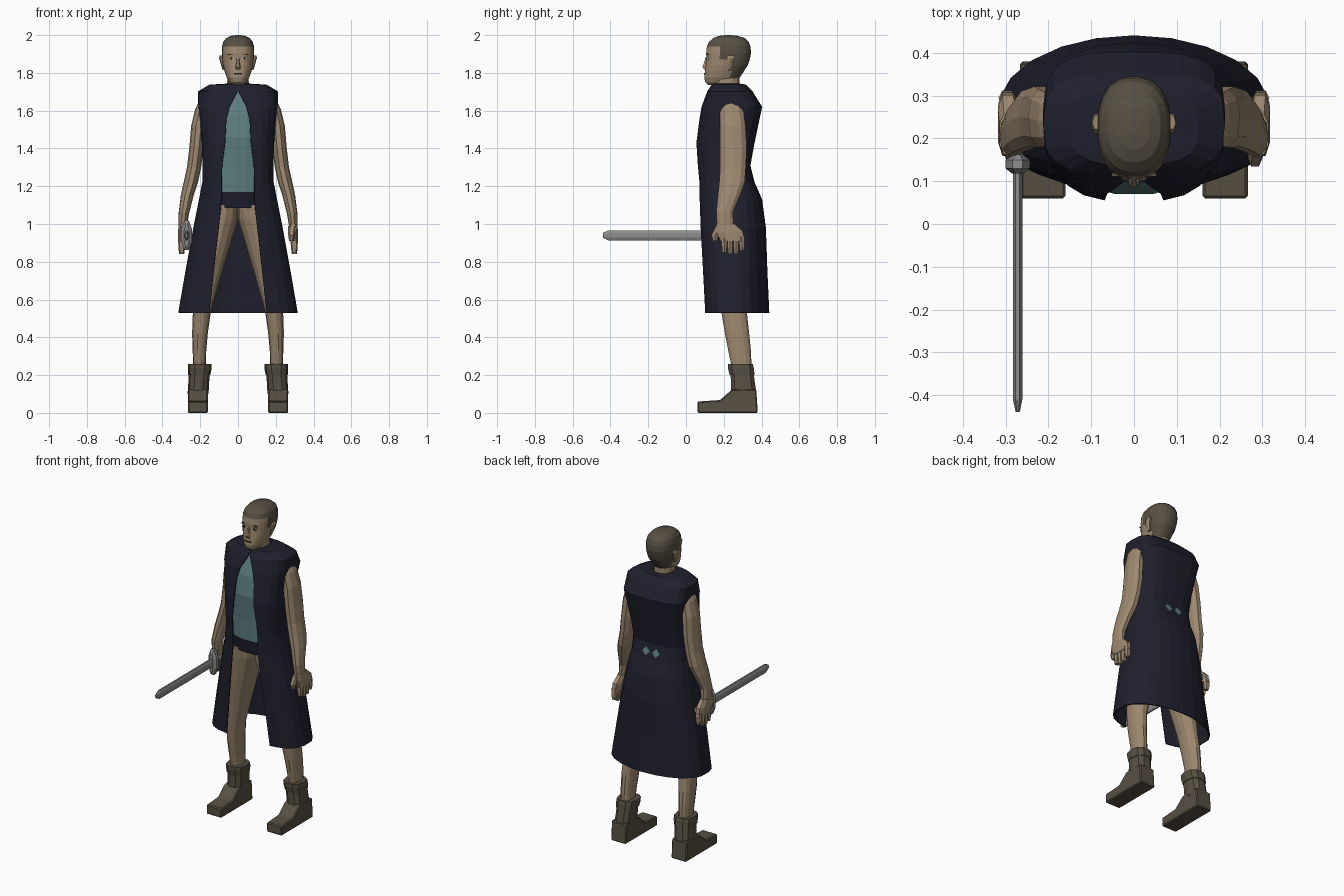
import bpy, bmesh, math
from mathutils import Vector


def mat(name, rgb):
    m = bpy.data.materials.new(name)
    m.diffuse_color = (*rgb, 1)
    return m


SKIN = mat("skin", (0.34, 0.25, 0.16))
BROWN = mat("dark brown", (0.095, 0.08, 0.055))
NAVY = mat("navy cloth", (0.014, 0.014, 0.027))
TEAL = mat("teal cloth", (0.11, 0.21, 0.215))
STEEL = mat("steel", (0.27, 0.27, 0.27))
BLACK = mat("black", (0.012, 0.01, 0.009))
WHITE = mat("eye white", (0.5, 0.47, 0.42))


def make(name, bm, *mats):
    bmesh.ops.recalc_face_normals(bm, faces=bm.faces)
    me = bpy.data.meshes.new(name)
    bm.to_mesh(me)
    bm.free()
    ob = bpy.data.objects.new(name, me)
    for m in mats:
        me.materials.append(m)
    bpy.context.collection.objects.link(ob)
    return ob


def power(v, e):
    return math.copysign(abs(v) ** (2 / e), v)


def loft(name, rings, m, n=10, e=2.2, side=1, extra=()):
    """Closed body through rings (z, x0, x1, y0, y1)."""
    bm = bmesh.new()
    rows = []
    for z, x0, x1, y0, y1 in rings:
        row = []
        for i in range(n):
            t = math.tau * (i + 0.5) / n
            x = (x0 + x1) / 2 + (x1 - x0) / 2 * power(math.sin(t), e)
            y = (y0 + y1) / 2 - (y1 - y0) / 2 * power(math.cos(t), e)
            row.append(bm.verts.new((side * x, y, z)))
        rows.append(row)
    for a, b in zip(rows, rows[1:]):
        for i in range(n):
            j = (i + 1) % n
            bm.faces.new((a[i], a[j], b[j], b[i]))
    bm.faces.new(rows[0])
    bm.faces.new(rows[-1])
    return make(name, bm, m, *extra)


def box(name, c, s, m):
    bm = bmesh.new()
    bmesh.ops.create_cube(bm, size=1)
    for v in bm.verts:
        v.co = Vector(c) + v.co * Vector(s)
    return make(name, bm, m)


# Head with short hair, coloured by position
head = loft("head", [
    (1.735, -.025, .025, .12, .20), (1.75, -.045, .045, .102, .25),
    (1.775, -.060, .060, .096, .285), (1.81, -.072, .072, .10, .308),
    (1.84, -.080, .080, .104, .328), (1.87, -.084, .084, .108, .338),
    (1.905, -.086, .086, .106, .345), (1.94, -.085, .085, .11, .342),
    (1.965, -.078, .078, .122, .332), (1.985, -.062, .062, .145, .31),
    (1.996, -.038, .038, .175, .275), (2.0, -.012, .012, .21, .24)],
    SKIN, n=28, e=2.35, extra=(BROWN,))
for p in head.data.polygons:
    c = p.center
    if c.z > 1.945 or (c.y > .225 and c.z > 1.78) or (c.z > 1.88 and c.y > .17):
        p.material_index = 1
loft("neck", [(1.66, -.065, .065, .15, .30), (1.73, -.058, .058, .145, .285),
              (1.80, -.055, .055, .14, .285)], SKIN, n=14)

# Face details
loft("nose", [(1.818, -.016, .016, .094, .13), (1.832, -.015, .015, .084, .13),
              (1.85, -.011, .011, .092, .13), (1.885, -.008, .008, .102, .13)], SKIN, n=6)
box("mouth", (0, .1005, 1.795), (.04, .008, .007), BLACK)
for s in (1, -1):
    box("eye_white", (s * .035, .115, 1.878), (.026, .009, .012), WHITE)
    box("pupil", (s * .035, .113, 1.878), (.012, .009, .012), BLACK)
    box("eyebrow", (s * .036, .115, 1.897), (.034, .009, .007), BROWN)
    loft("ear", [(1.815, .070, .082, .215, .235), (1.85, .073, .092, .208, .245),
                 (1.88, .078, .100, .212, .26), (1.892, .08, .097, .22, .255)],
         SKIN, n=6, side=s)

# Shirt and trunks
loft("shirt", [(1.16, -.15, .15, .085, .33), (1.30, -.15, .15, .08, .325),
               (1.46, -.165, .165, .068, .34), (1.58, -.175, .175, .085, .36),
               (1.66, -.16, .16, .115, .34), (1.71, -.08, .08, .14, .30)],
     TEAL, n=16, e=2.5)
loft("trunks", [(1.085, -.165, .165, .095, .36), (1.17, -.155, .155, .082, .335)],
     NAVY, n=16, e=2.5)

# Sleeveless long coat, open at the front:
# z, half width, y0, y1, half opening, front squareness, back squareness
COAT = [(1.74, .06, .15, .285, .002, 2.5, 2.5), (1.735, .15, .138, .315, .002, 3, 3),
        (1.70, .21, .115, .35, .004, 3.2, 3.5), (1.62, .21, .085, .40, .045, 3.2, 3.5),
        (1.55, .20, .072, .385, .062, 3.0, 3.5), (1.43, .19, .055, .36, .068, 2.8, 3.2),
        (1.31, .185, .06, .338, .084, 2.8, 3), (1.22, .187, .068, .36, .086, 2.8, 2.8),
        (1.13, .205, .07, .40, .086, 2.8, 2.5), (.98, .235, .075, .42, .102, 2.9, 2.3),
        (.75, .277, .088, .428, .128, 3.1, 2.1), (.53, .315, .10, .438, .152, 3.3, 2.0)]
bm = bmesh.new()
rows, N = [], 20
for z, rx, y0, y1, w, ef, eb in COAT:
    t0 = math.asin((w / rx) ** (ef / 2))
    row = []
    for i in range(N + 1):
        t = t0 + (math.tau - 2 * t0) * i / N
        e = ef if math.cos(t) > 0 else eb
        row.append(bm.verts.new((rx * power(math.sin(t), e),
                                 (y0 + y1) / 2 - (y1 - y0) / 2 * power(math.cos(t), e), z)))
    rows.append(row)
for a, b in zip(rows, rows[1:]):
    for i in range(N):
        bm.faces.new((a[i], a[i + 1], b[i + 1], b[i]))
coat = make("coat", bm, NAVY)
sol = coat.modifiers.new("thickness", "SOLIDIFY")
sol.thickness, sol.offset = .006, 0

# Two small diamond patches on the back of the coat
for s in (1, -1):
    bm = bmesh.new()
    bmesh.ops.create_circle(bm, cap_ends=True, segments=4, radius=.026)
    for v in bm.verts:
        v.co = Vector((s * .035 + v.co.x, .354 - v.co.y * .245, 1.262 + v.co.y))
    make("back_patch", bm, TEAL)

for s in (1, -1):
    # Arm and hand
    loft("arm", [(.99, .270, .314, .162, .255), (1.06, .258, .314, .158, .25),
                 (1.15, .235, .303, .166, .288), (1.22, .212, .288, .173, .314),
                 (1.30, .195, .270, .178, .32), (1.40, .182, .258, .176, .325),
                 (1.52, .17, .248, .176, .318), (1.61, .15, .226, .178, .306),
                 (1.66, .14, .20, .195, .285)], SKIN, n=10, side=s)
    loft("palm", [(.91, .275, .318, .18, .315), (.96, .270, .319, .155, .305),
                  (1.00, .268, .315, .16, .26)], SKIN, n=8, e=3, side=s)
    for k in range(4):
        y = .192 + k * .031
        low = (.85, .84, .842, .86)[k]
        loft("finger", [(low, .285, .312, y, y + .022), (.88, .280, .316, y - .004, y + .026),
                        (.93, .277, .317, y - .006, y + .025)], SKIN, n=6, e=3, side=s)
    loft("thumb", [(.91, .270, .295, .142, .165), (.94, .266, .300, .132, .175),
                   (.99, .266, .308, .155, .21)], SKIN, n=6, side=s)

    # Leg
    loft("leg", [(.20, .172, .236, .25, .35), (.33, .168, .24, .222, .345),
                 (.42, .160, .243, .205, .336), (.53, .145, .239, .186, .324),
                 (.68, .102, .226, .165, .326), (.85, .052, .212, .135, .335),
                 (1.03, -.002, .187, .108, .35), (1.10, -.002, .165, .10, .35)],
         SKIN, n=14, e=2.3, side=s)

    # Boot: foot profile extruded sideways, shaft and cuff
    bm = bmesh.new()
    profile = [(.06, 0), (.06, .06), (.18, .068), (.245, .125), (.372, .125), (.38, 0)]
    f = bm.faces.new([bm.verts.new((s * .16, y, z)) for y, z in profile])
    ext = bmesh.ops.extrude_face_region(bm, geom=[f])
    for v in ext["geom"]:
        if isinstance(v, bmesh.types.BMVert):
            v.co.x = s * .266
    foot = make("boot_foot", bm, BROWN)
    bev = foot.modifiers.new("edges", "BEVEL")
    bev.width, bev.segments = .006, 1
    loft("boot_shaft", [(.10, .156, .267, .236, .376), (.21, .150, .260, .234, .36)],
         BROWN, n=10, e=2.6, side=s)
    loft("boot_cuff", [(.20, .146, .264, .228, .366), (.235, .140, .266, .220, .362),
                       (.258, .140, .264, .220, .356)], BROWN, n=10, e=2.6, side=s)


# Sword in the right hand, pointing forward
def sword_part(name, stations, n):
    """Body along y through stations (y, half width, half height)."""
    bm = bmesh.new()
    rows = [[bm.verts.new((-.272 + w * math.sin(math.tau * (i + .5) / n), y,
                           .94 + h * math.cos(math.tau * (i + .5) / n))) for i in range(n)]
            for y, w, h in stations]
    for a, b in zip(rows, rows[1:]):
        for i in range(n):
            bm.faces.new((a[i], a[(i + 1) % n], b[(i + 1) % n], b[i]))
    bm.faces.new(rows[0])
    bm.faces.new(rows[-1])
    make(name, bm, STEEL)


sword_part("sword_blade", [(-.44, .005, .014), (-.41, .012, .029), (.14, .012, .029)], 8)
sword_part("sword_guard", [(.118, .014, .065), (.13, .031, .085), (.15, .031, .085), (.162, .014, .065)], 8)
sword_part("sword_grip", [(.15, .013, .018), (.29, .013, .018)], 8)
